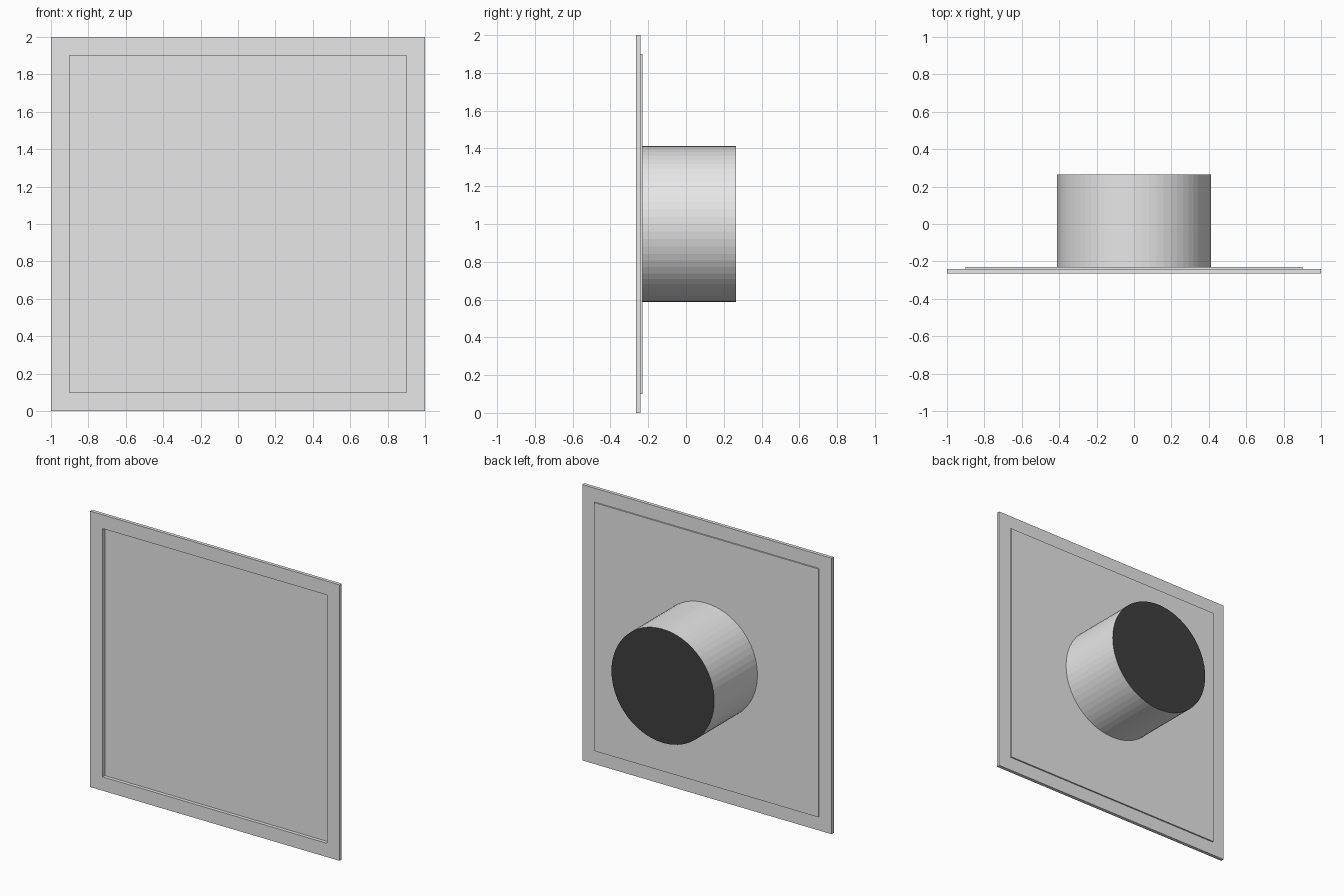
import bpy, bmesh, math
from mathutils import Matrix

if "Cube" in bpy.data.objects:
    bpy.data.objects.remove(bpy.data.objects["Cube"])


def material(name, value):
    m = bpy.data.materials.new(name)
    m.diffuse_color = (value, value, value, 1)
    m.use_nodes = True
    m.node_tree.nodes["Principled BSDF"].inputs["Base Color"].default_value = m.diffuse_color
    return m


light = material("light grey", 0.8)
dark = material("dark grey", 0.05)


def finish(bm, name, mats):
    bmesh.ops.recalc_face_normals(bm, faces=bm.faces)
    me = bpy.data.meshes.new(name)
    bm.to_mesh(me)
    bm.free()
    for m in mats:
        me.materials.append(m)
    ob = bpy.data.objects.new(name, me)
    bpy.context.collection.objects.link(ob)
    return ob


def square(bm, half, y):
    return [bm.verts.new((x * half, y, 1 + z * half))
            for x, z in ((-1, -1), (1, -1), (1, 1), (-1, 1))]


FRONT, BACK, PANEL_BACK, END = -0.265, -0.24, -0.23, 0.265

# Square frame with an open middle
bm = bmesh.new()
rings = [square(bm, 1.0, FRONT), square(bm, 1.0, BACK),
         square(bm, 0.9, BACK), square(bm, 0.9, FRONT)]
for r in range(4):
    a, b = rings[r], rings[(r + 1) % 4]
    for i in range(4):
        j = (i + 1) % 4
        bm.faces.new((a[i], a[j], b[j], b[i]))
finish(bm, "frame", [light])

# Thin panel closing the back of the frame
bm = bmesh.new()
a, b = square(bm, 0.9, BACK), square(bm, 0.9, PANEL_BACK)
bm.faces.new(a)
bm.faces.new(b)
for i in range(4):
    j = (i + 1) % 4
    bm.faces.new((a[i], a[j], b[j], b[i]))
finish(bm, "back_panel", [light])

# Round duct behind the panel, with a dark end
bm = bmesh.new()
start = PANEL_BACK - 0.005
bmesh.ops.create_cone(
    bm, cap_ends=True, segments=64, radius1=0.412, radius2=0.412, depth=END - start,
    matrix=Matrix.Translation((0, (start + END) / 2, 1)) @ Matrix.Rotation(math.pi / 2, 4, 'X'))
for f in bm.faces:
    if f.calc_center_median().y > END - 0.001:
        f.material_index = 1
finish(bm, "duct", [light, dark])
